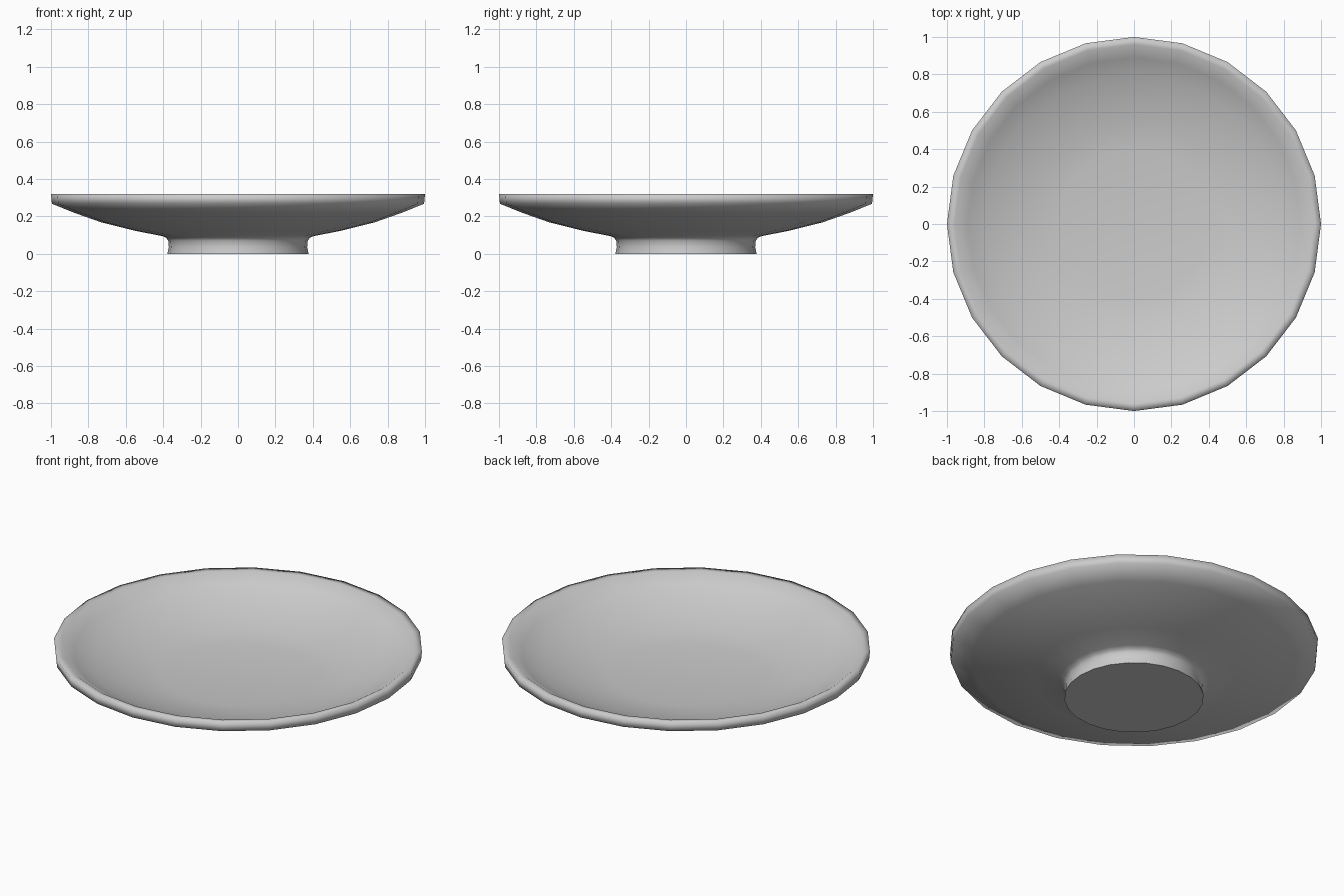
import bpy, bmesh, math

if "Cube" in bpy.data.objects:
    bpy.data.objects.remove(bpy.data.objects["Cube"])

SIDES = 24

# Cross-section (radius, height): foot, underside, rim, inner bowl
PROFILE = [
    (0.378, 0.0), (0.37, 0.035), (0.373, 0.07), (0.383, 0.085), (0.405, 0.095),
    (0.55, 0.123), (0.73, 0.168), (0.88, 0.221), (0.995, 0.268),
    (1.0, 0.32), (0.96, 0.32),
    (0.89, 0.277), (0.80, 0.235), (0.66, 0.19), (0.53, 0.16), (0.40, 0.142),
]


def lathe(name, profile, sides):
    bm = bmesh.new()
    rings = []
    for r, z in profile:
        rings.append([bm.verts.new((r * math.cos(2 * math.pi * i / sides),
                                    r * math.sin(2 * math.pi * i / sides), z))
                      for i in range(sides)])
    for a, b in zip(rings, rings[1:]):
        for i in range(sides):
            j = (i + 1) % sides
            bm.faces.new((a[i], a[j], b[j], b[i]))
    # Flat foot and flat bowl floor
    base = bm.faces.new(list(reversed(rings[0])))
    bm.faces.new(rings[-1])
    for f in bm.faces:
        f.smooth = True
    for e in base.edges:
        e.smooth = False
    base.smooth = False
    bmesh.ops.recalc_face_normals(bm, faces=bm.faces[:])
    mesh = bpy.data.meshes.new(name)
    bm.to_mesh(mesh)
    bm.free()
    obj = bpy.data.objects.new(name, mesh)
    bpy.context.collection.objects.link(obj)
    return obj


# Footed dish
lathe("footed_plate", PROFILE, SIDES)
